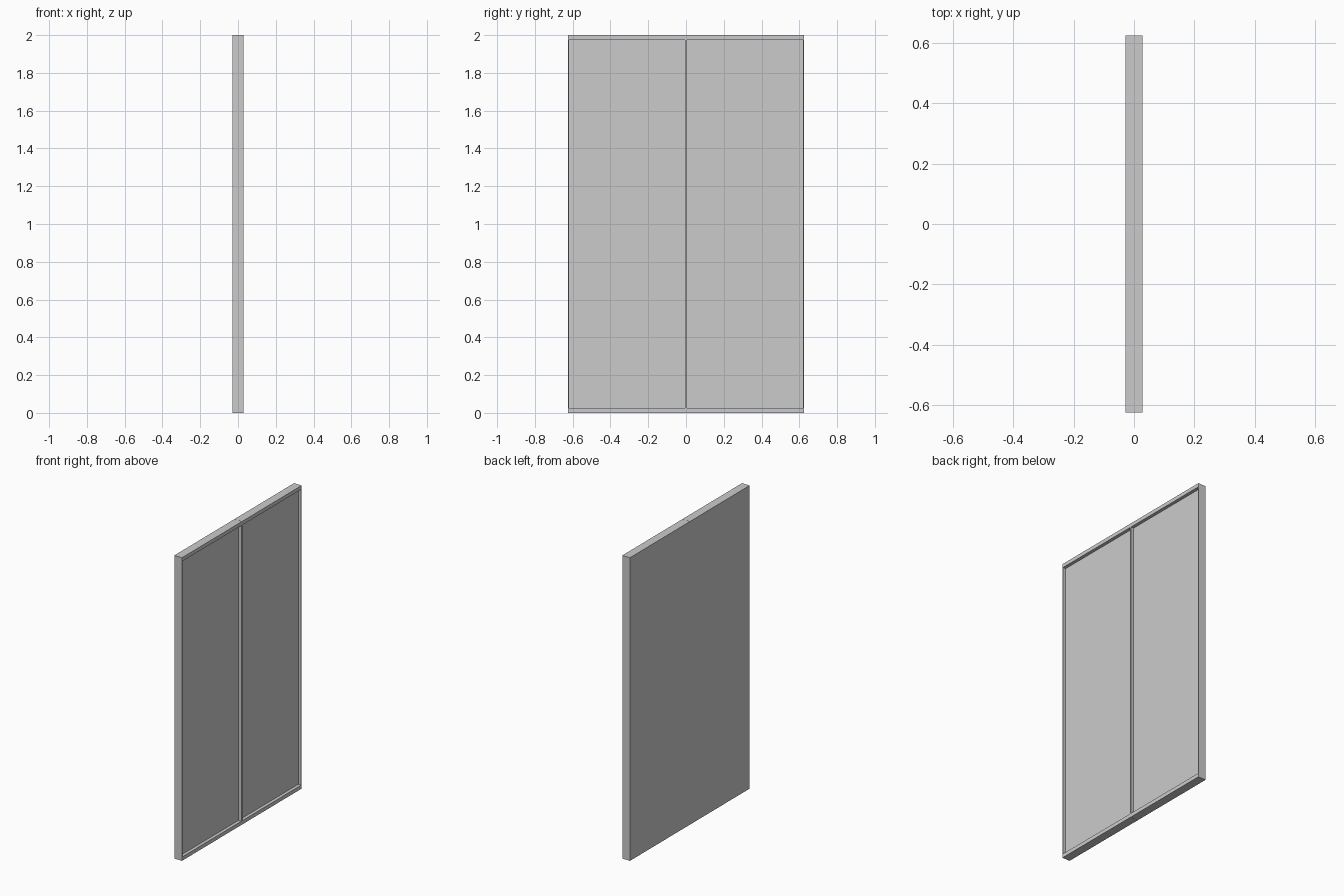
import bpy
import bmesh
from mathutils import Vector

cube = bpy.data.objects.get("Cube")
if cube:
    bpy.data.objects.remove(cube, do_unlink=True)

# Overall sizes
DEPTH, WIDTH, HEIGHT = 0.056, 1.248, 2.0
SIDE_RIM, END_RIM, RECESS = 0.007, 0.027, 0.021
SEAM = 0.001

grey = bpy.data.materials.new("plain_grey")
grey.use_nodes = True
colour = (0.6, 0.6, 0.6, 1)
grey.diffuse_color = colour
grey.node_tree.nodes["Principled BSDF"].inputs["Base Color"].default_value = colour


def make_leaf(name, y_min, y_max):
    """Door leaf with one broad face recessed inside a thin rim."""
    bm = bmesh.new()
    bmesh.ops.create_cube(bm, size=1)
    centre_y = (y_min + y_max) / 2
    bmesh.ops.scale(bm, vec=(DEPTH, y_max - y_min, HEIGHT), verts=bm.verts)
    bmesh.ops.translate(bm, vec=(0, centre_y, HEIGHT / 2), verts=bm.verts)

    # Inset the broad face, then size the rim separately at sides and ends
    face = max(bm.faces, key=lambda f: f.normal.x)
    bmesh.ops.inset_region(bm, faces=[face], thickness=SIDE_RIM)
    for v in face.verts:
        v.co.z += (END_RIM - SIDE_RIM) * (1 if v.co.z < HEIGHT / 2 else -1)

    # Sink the panel to leave square recess walls
    panel = bmesh.ops.extrude_discrete_faces(bm, faces=[face])["faces"][0]
    bmesh.ops.translate(bm, vec=Vector((-RECESS, 0, 0)), verts=panel.verts)
    bmesh.ops.recalc_face_normals(bm, faces=bm.faces)

    mesh = bpy.data.meshes.new(name)
    bm.to_mesh(mesh)
    bm.free()
    mesh.materials.append(grey)
    leaf = bpy.data.objects.new(name, mesh)
    bpy.context.collection.objects.link(leaf)


# Pair of leaves meeting at the middle seam
make_leaf("front_door_leaf", -WIDTH / 2, -SEAM / 2)
make_leaf("back_door_leaf", SEAM / 2, WIDTH / 2)
